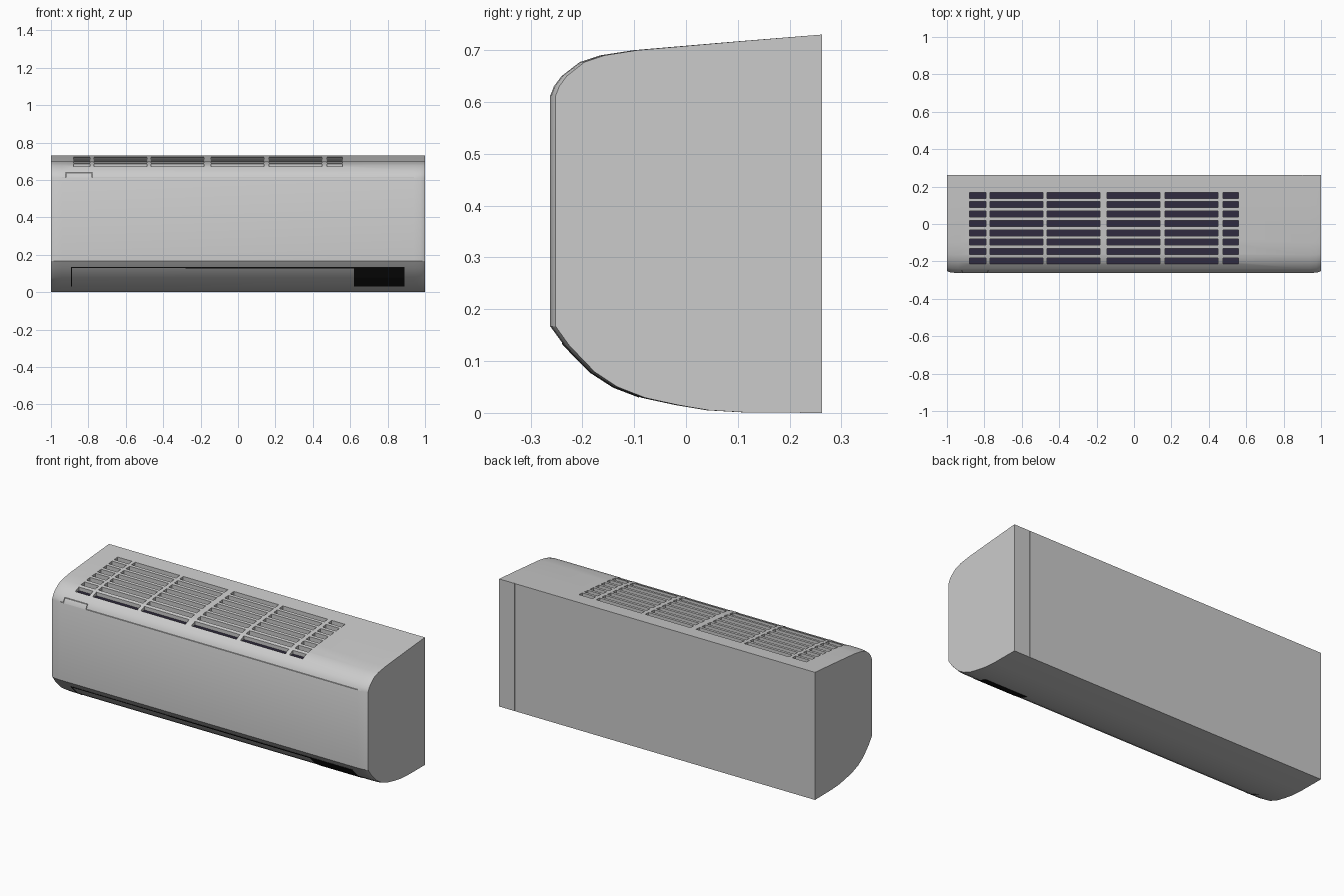
import bpy
import bmesh

cube = bpy.data.objects.get("Cube")
if cube:
    bpy.data.objects.remove(cube, do_unlink=True)


def material(name, color):
    m = bpy.data.materials.new(name)
    m.use_nodes = True
    m.diffuse_color = (*color, 1)
    m.node_tree.nodes["Principled BSDF"].inputs["Base Color"].default_value = (*color, 1)
    return m


CASING = material("casing_grey", (0.6, 0.6, 0.6))
SLOT = material("slot_dark_violet", (0.03, 0.024, 0.05))
BLACK = material("outlet_black", (0.008, 0.008, 0.008))

BACK = 0.262
# Side profile (y, z): top from back to front, then underside from front to back
TOP = [(BACK, 0.73), (0.1, 0.717), (-0.1, 0.7), (-0.165, 0.69), (-0.205, 0.677),
       (-0.24, 0.65), (-0.255, 0.63), (-BACK, 0.612)]
UNDER = [(-BACK, 0.167), (-0.235, 0.13), (-0.185, 0.079), (-0.14, 0.05),
         (-0.085, 0.029), (-0.02, 0.015), (0.04, 0.005), (0.11, 0.001), (BACK, 0)]


def new_object(name, bm, *mats):
    mesh = bpy.data.meshes.new(name)
    bm.to_mesh(mesh)
    bm.free()
    obj = bpy.data.objects.new(name, mesh)
    bpy.context.collection.objects.link(obj)
    for m in mats:
        mesh.materials.append(m)
    return obj


def activate(obj):
    bpy.ops.object.select_all(action='DESELECT')
    obj.select_set(True)
    bpy.context.view_layer.objects.active = obj


def add_box(bm, x, y, z):
    verts = bmesh.ops.create_cube(bm, size=1)["verts"]
    for v in verts:
        v.co = [sum(r) / 2 + c * (r[1] - r[0]) for r, c in zip((x, y, z), v.co)]


def cut(obj, cutter):
    cutter.hide_render = True
    mod = obj.modifiers.new("cut", 'BOOLEAN')
    mod.operation = 'DIFFERENCE'
    mod.solver = 'EXACT'
    mod.use_self = True
    mod.object = cutter
    activate(obj)
    bpy.ops.object.modifier_apply(modifier=mod.name)
    bpy.data.objects.remove(cutter, do_unlink=True)


# Casing: profile lofted along x, the front eased back at both ends
bm = bmesh.new()
ends = [(1, 0.98), (0.992, 0.988), (0.975, 0.996), (0.94, 1)]
sections = [(-x, s) for x, s in ends] + [(x, s) for x, s in reversed(ends)]
rings = [[bm.verts.new((x, BACK - (BACK - y) * s, z)) for y, z in TOP + UNDER]
         for x, s in sections]
for a, b in zip(rings, rings[1:]):
    for i in range(len(a)):
        j = (i + 1) % len(a)
        bm.faces.new((a[i], a[j], b[j], b[i]))
bm.faces.new(rings[0])
bm.faces.new(rings[-1])
bmesh.ops.recalc_face_normals(bm, faces=bm.faces)
casing = new_object("casing", bm, CASING, SLOT)

# Intake grille slots, all down to one level floor
FLOOR = 0.664
columns = [(-0.88, -0.79), (-0.77, -0.487), (-0.465, -0.182),
           (-0.145, 0.14), (0.165, 0.45), (0.475, 0.56)]
bm = bmesh.new()
for row in range(8):
    y = 0.153 - 0.05 * row
    for x in columns:
        add_box(bm, x, (y - 0.016, y + 0.016), (FLOOR, 0.8))
cut(casing, new_object("grille_cutter", bm))

# Front panel seam with its finger tab, and the rear cover joint
bm = bmesh.new()
T = 0.003
for x, z in [((-0.94, -0.92), (0.613, 0.613 + T)), ((-0.78, 0.94), (0.613, 0.613 + T)),
             ((-0.92, -0.78), (0.637, 0.637 + T)),
             ((-0.92 - T, -0.92), (0.613, 0.637 + T)),
             ((-0.78, -0.78 + T), (0.613, 0.637 + T))]:
    add_box(bm, x, (-0.3, -0.255 if z[0] < 0.62 and z[1] < 0.62 else -0.244), z)
add_box(bm, (0.9, 0.9 + T), (BACK - 0.004, 0.3), (-0.1, 0.8))
cut(casing, new_object("seam_cutter", bm))

# Dark slot floors
for p in casing.data.polygons:
    if p.normal.z > 0.99 and abs(p.center.z - FLOOR) < 0.001:
        p.material_index = 1
activate(casing)
bpy.ops.object.shade_smooth_by_angle(angle=0.5)


def under_y(z):
    for (y0, z0), (y1, z1) in zip(UNDER, UNDER[1:]):
        if z1 <= z <= z0:
            return y0 + (y1 - y0) * (z0 - z) / (z0 - z1)


def under_plate(name, x, z_low, z_high):
    """Thin plate that follows the curved underside."""
    heights = [z_high] + [z for y, z in UNDER if z_low < z < z_high] + [z_low]
    bm = bmesh.new()
    rows = [[bm.verts.new((px, under_y(z), z)) for px in x] for z in heights]
    for a, b in zip(rows, rows[1:]):
        bm.faces.new((a[0], b[0], b[1], a[1]))
    obj = new_object(name, bm, BLACK)
    mod = obj.modifiers.new("thickness", 'SOLIDIFY')
    mod.thickness = 0.003
    mod.offset = 0


# Air outlet on the underside and the gaps around its flap
under_plate("outlet_opening", (0.62, 0.89), 0.031, 0.135)
under_plate("flap_gap_wide", (-0.28, 0.62), 0.127, 0.135)
under_plate("flap_gap_narrow", (-0.89, -0.28), 0.131, 0.135)
under_plate("flap_gap_end", (-0.892, -0.888), 0.031, 0.135)
